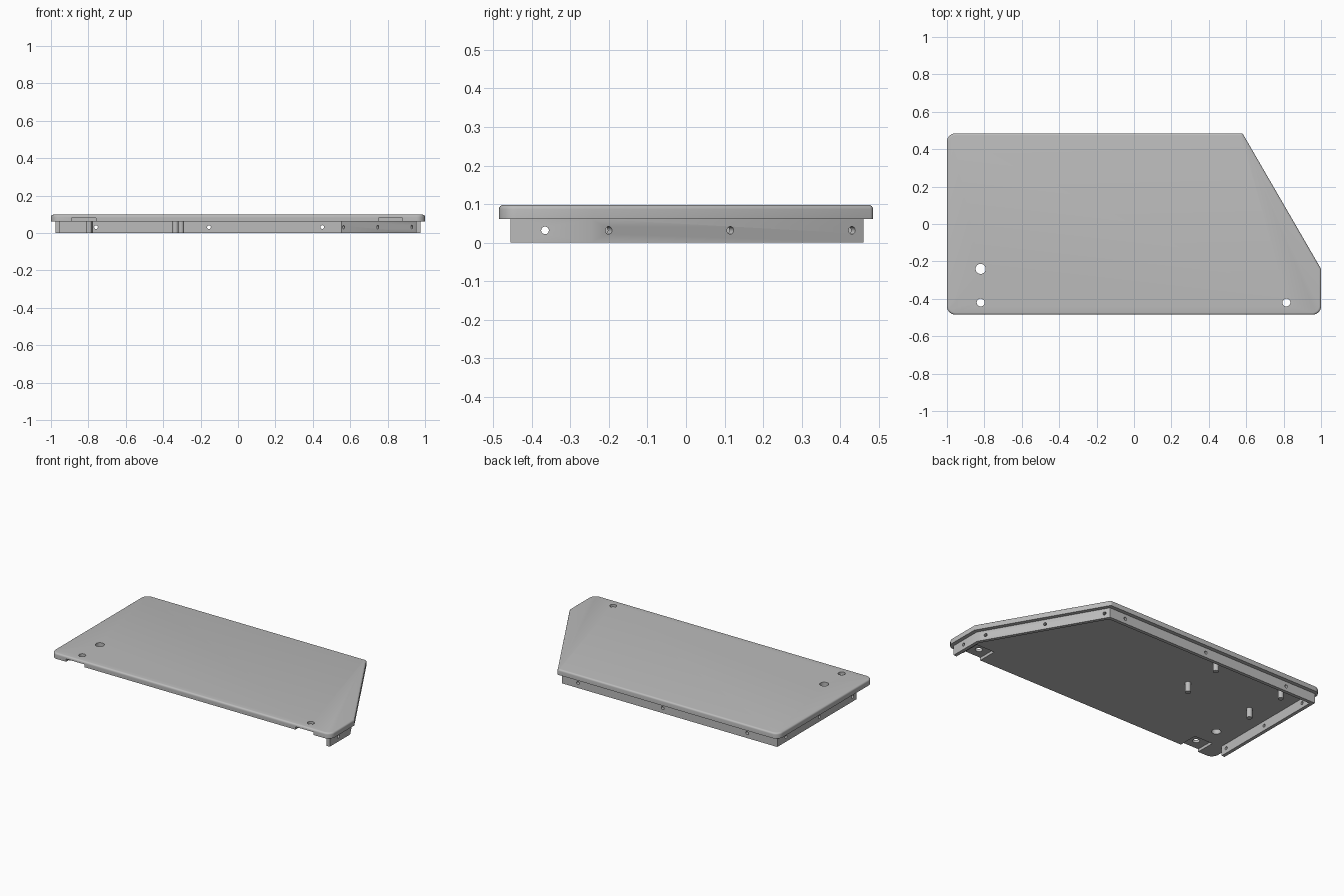
import bpy, bmesh, math
from mathutils import Vector, Matrix

if "Cube" in bpy.data.objects:
    bpy.data.objects.remove(bpy.data.objects["Cube"])

TOP, UNDER = 0.098, 0.062

grey = bpy.data.materials.new("plain grey")
grey.diffuse_color = (0.5, 0.5, 0.5, 1)
grey.use_nodes = True
grey.node_tree.nodes["Principled BSDF"].inputs["Base Color"].default_value = grey.diffuse_color


def make(name, bm):
    """Turn a bmesh into a named object."""
    bmesh.ops.recalc_face_normals(bm, faces=bm.faces[:])
    me = bpy.data.meshes.new(name)
    bm.to_mesh(me)
    bm.free()
    me.materials.append(grey)
    ob = bpy.data.objects.new(name, me)
    bpy.context.collection.objects.link(ob)
    return ob


def prism(name, pts, z0, z1, top_round=0):
    """Extrude a flat outline, optionally rounding its top rim."""
    bm = bmesh.new()
    face = bm.faces.new([bm.verts.new((p[0], p[1], z0)) for p in pts])
    out = bmesh.ops.extrude_face_region(bm, geom=[face])["geom"]
    bmesh.ops.translate(bm, vec=(0, 0, z1 - z0),
                        verts=[g for g in out if isinstance(g, bmesh.types.BMVert)])
    if top_round:
        rim = [e for e in bm.edges if all(abs(v.co.z - z1) < 1e-5 for v in e.verts)]
        bmesh.ops.bevel(bm, geom=rim, offset=top_round, segments=4,
                        profile=0.5, affect='EDGES')
    return make(name, bm)


def cylinder(name, centre, axis, radius, length, sides=24):
    bm = bmesh.new()
    turn = Vector(axis).to_track_quat('Z', 'Y').to_matrix().to_4x4()
    bmesh.ops.create_cone(bm, cap_ends=True, segments=sides, radius1=radius,
                          radius2=radius, depth=length,
                          matrix=Matrix.Translation(centre) @ turn)
    return make(name, bm)


def cut(ob, cutters):
    """Subtract every cutter, bake the result and drop the cutters."""
    for c in cutters:
        c.hide_render = True
        m = ob.modifiers.new("cut", 'BOOLEAN')
        m.operation, m.solver, m.object = 'DIFFERENCE', 'EXACT', c
    bpy.context.view_layer.update()
    dg = bpy.context.evaluated_depsgraph_get()
    me = bpy.data.meshes.new_from_object(ob.evaluated_get(dg))
    ob.modifiers.clear()
    ob.data = me
    for c in cutters:
        bpy.data.objects.remove(c)


def smooth(ob):
    bpy.ops.object.select_all(action='DESELECT')
    ob.select_set(True)
    bpy.context.view_layer.objects.active = ob
    bpy.ops.object.shade_smooth_by_angle(angle=math.radians(35))


def rounded(corners, steps=6):
    """Outline from (x, y, radius) corners."""
    pts, n = [], len(corners)
    for i, (x, y, r) in enumerate(corners):
        p = Vector((x, y))
        if r == 0:
            pts.append(p)
            continue
        a = (Vector(corners[i - 1][:2]) - p).normalized()
        b = (Vector(corners[(i + 1) % n][:2]) - p).normalized()
        half = a.angle(b) / 2
        centre = p + (a + b).normalized() * (r / math.sin(half))
        s = p + a * (r / math.tan(half)) - centre
        e = p + b * (r / math.tan(half)) - centre
        for k in range(steps + 1):
            pts.append(centre + s.lerp(e, k / steps).normalized() * r)
    return pts


def inset(path, d):
    """Offset an open path to its left with mitred corners."""
    normals = []
    for p, q in zip(path, path[1:]):
        t = (q - p).normalized()
        normals.append(Vector((-t.y, t.x)))
    res = []
    for i, p in enumerate(path):
        a, b = normals[max(i - 1, 0)], normals[min(i, len(normals) - 1)]
        res.append(p + (a + b) * (d / (1 + a.dot(b))))
    return res


# top plate with one clipped corner
plate = prism("top_plate", rounded([
    (-1, -0.485, 0.045), (1, -0.485, 0.045), (1, -0.24, 0),
    (0.58, 0.485, 0.015), (-1, 0.485, 0.045)]), UNDER, TOP, 0.011)

# through holes, and pockets under the two front holes
cutters = [cylinder("hole_cutter", (x, y, 0.08), (0, 0, 1), r, 0.2, 32)
           for x, y, r in ((-0.82, -0.24, 0.027), (-0.82, -0.42, 0.021), (0.815, -0.42, 0.021))]
for x in (-0.825, 0.815):
    cutters.append(prism("pocket_cutter", [
        (x - 0.065, -0.6), (x + 0.065, -0.6), (x + 0.065, -0.36), (x - 0.065, -0.36)],
        0.03, 0.08))
cut(plate, cutters)
smooth(plate)

# edge rail under the plate, open along the front
outer = [Vector(p) for p in ((0.975, -0.455), (0.975, -0.247), (0.566, 0.46),
                             (-0.975, 0.46), (-0.975, -0.35))]
rail = prism("edge_rail", outer + inset(outer, 0.022)[::-1], 0, UNDER)

# screw holes: positions as fractions along each rail side
fractions = [(0.43,), (0.066, 0.512, 0.958), (0.075, 0.468, 0.86), (0.11, 0.53, 0.95)]
cutters = []
for p, q, spots in zip(outer, outer[1:], fractions):
    t = (q - p).normalized()
    for f in spots:
        c = p.lerp(q, f) + Vector((-t.y, t.x)) * 0.011
        cutters.append(cylinder("screw_cutter", (c.x, c.y, 0.032), (-t.y, t.x, 0), 0.01, 0.04, 16))
cut(rail, cutters)
smooth(rail)

# four round support posts
for i, (x, y) in enumerate(((-0.335, 0.085), (-0.305, 0.37), (-0.797, 0.085), (-0.793, 0.37))):
    smooth(cylinder(f"support_post_{i + 1}", (x, y, UNDER / 2), (0, 0, 1), 0.017, UNDER))
